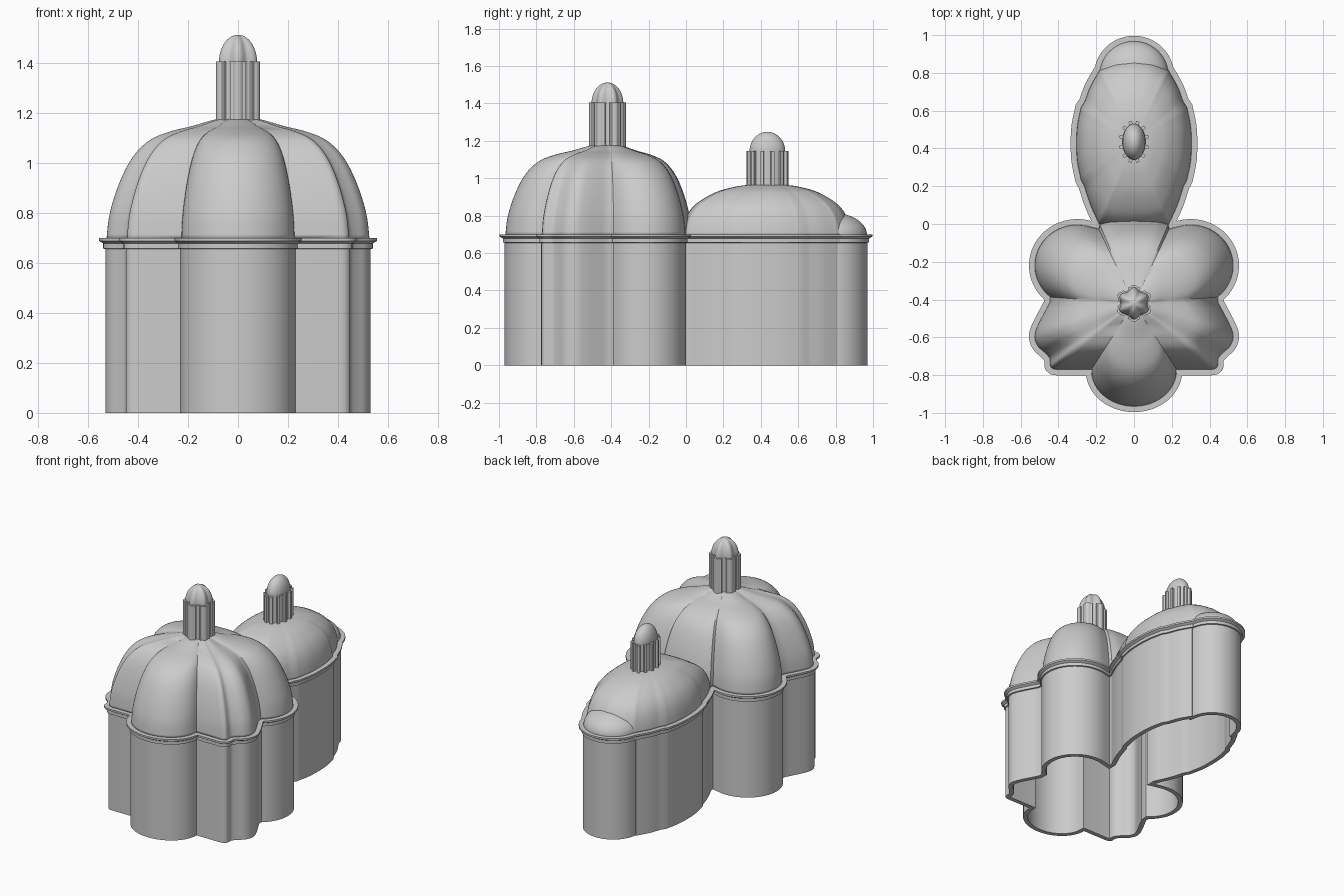
import bpy, bmesh, math
from mathutils import Vector

cube = bpy.data.objects.get("Cube")
if cube:
    bpy.data.objects.remove(cube)

stone = bpy.data.materials.new("grey_stone")
stone.use_nodes = True
stone.diffuse_color = (0.6, 0.6, 0.6, 1)
stone.node_tree.nodes["Principled BSDF"].inputs["Base Color"].default_value = (0.6, 0.6, 0.6, 1)


def arc(cx, cy, rx, ry, start, end, steps=18):
    angles = [math.radians(start + (end - start) * i / steps) for i in range(steps + 1)]
    return [Vector((cx + rx * math.cos(a), cy + ry * math.sin(a))) for a in angles]


def spline(points, steps=5):
    """Smooth curve through the points."""
    p = [Vector(q) for q in points]
    p = [2 * p[0] - p[1]] + p + [2 * p[-1] - p[-2]]
    out = []
    for a, b, c, d in zip(p, p[1:], p[2:], p[3:]):
        for i in range(steps):
            t = i / steps
            out.append(0.5 * (2 * b + (c - a) * t + (2 * a - 5 * b + 4 * c - d) * t * t
                              + (3 * b - a - 3 * c + d) * t ** 3))
    return out + [p[-2]]


def mirrored(half):
    """Close a front-to-back half outline, dropping doubled points."""
    clean = [half[0]]
    for p in half[1:]:
        if (p - clean[-1]).length > 0.004:
            clean.append(p)
    return clean + [Vector((-p.x, p.y)) for p in reversed(clean[1:-1])]


def offset(outline, d):
    out = []
    for i, p in enumerate(outline):
        e1 = (p - outline[i - 1]).normalized()
        e2 = (outline[(i + 1) % len(outline)] - p).normalized()
        n1, n2 = Vector((e1.y, -e1.x)), Vector((e2.y, -e2.x))
        out.append(p + (n1 + n2) * d / max(1 + n1.dot(n2), 0.6))
    return out


def loft(name, rings, closed=False, cap=False, angle=35, thickness=0):
    """Skin a stack of (outline, height) rings."""
    bm = bmesh.new()
    loops = [[bm.verts.new((p.x, p.y, z)) for p in ring] for ring, z in rings]
    pairs = list(zip(loops, loops[1:]))
    if closed:
        pairs.append((loops[-1], loops[0]))
    for low, high in pairs:
        for i in range(len(low)):
            j = (i + 1) % len(low)
            bm.faces.new((low[i], low[j], high[j], high[i]))
    if cap:
        bm.faces.new(loops[-1])
    if closed:
        bmesh.ops.recalc_face_normals(bm, faces=bm.faces)
    mesh = bpy.data.meshes.new(name)
    bm.to_mesh(mesh)
    bm.free()
    mesh.materials.append(stone)
    obj = bpy.data.objects.new(name, mesh)
    bpy.context.collection.objects.link(obj)
    bpy.ops.object.select_all(action="DESELECT")
    bpy.context.view_layer.objects.active = obj
    obj.select_set(True)
    bpy.ops.object.shade_smooth_by_angle(angle=math.radians(angle))
    if thickness:
        shell = obj.modifiers.new("shell", "SOLIDIFY")
        shell.thickness = thickness
    return obj


def scaled(outline, centre, t):
    c = Vector(centre)
    return [c + (p - c) * t for p in outline]


def dome(name, outline, centre, profile, thickness=0.015):
    curve = spline(profile, 4)
    rings = [(scaled(outline, centre, max(p.x, 0.004)), p.y) for p in curve]
    return loft(name, rings, cap=True, thickness=thickness)


def round_profile(base, height, steps=12):
    turns = [math.pi / 2 * i / steps for i in range(steps + 1)]
    return [(math.cos(a), base + height * math.sin(a)) for a in turns]


# Plan: front apse, corner niches, side chapels, oval choir, rear apse
main = (0, -0.42)
choir = (0, 0.435)
front_half = (
    arc(0, -0.775, 0.23, 0.195, -90, 0)
    + [Vector((0.41, -0.775))]
    + spline([(0.43, -0.772), (0.447, -0.755), (0.45, -0.715), (0.475, -0.685), (0.512, -0.65),
              (0.53, -0.60), (0.515, -0.54), (0.45, -0.415)], 4)
    + arc(0.30, -0.22, 0.23, 0.22, -50, 105, 30)
    + [Vector((0.19, -0.02))])
oval_side = (spline([(0.19, 0.0), (0.235, 0.10), (0.268, 0.20)])
             + spline([(0.285, 0.23), (0.307, 0.35), (0.307, 0.50), (0.285, 0.62)])
             + spline([(0.265, 0.65), (0.235, 0.73), (0.19, 0.81)]))
plan = mirrored(front_half + oval_side + arc(0, 0.79, 0.185, 0.18, 5, 90))

# Hollow walls with a stepped cornice
section = [(0, 0), (0, 0.655), (0.009, 0.657), (0.009, 0.678), (0.026, 0.688),
           (0.026, 0.70), (-0.03, 0.70), (-0.03, 0)]
loft("walls_and_cornice", [(offset(plan, d), z) for d, z in section], closed=True)

# Lobed main dome
main_plan = mirrored(front_half + spline([(0.185, 0.0), (0.12, 0.025), (0, 0.035)]))
dome("main_dome", offset(main_plan, -0.004), main,
     [(1, 0.695), (0.985, 0.77), (0.96, 0.83), (0.91, 0.91), (0.84, 0.99), (0.76, 1.05),
      (0.65, 1.098), (0.5, 1.128), (0.35, 1.147), (0.16, 1.175), (0, 1.18)])

# Oval choir dome and the low half dome over the rear apse
choir_plan = mirrored(spline([(0, -0.03), (0.1, -0.025), (0.185, -0.005)]) + oval_side
                      + spline([(0.185, 0.82), (0.1, 0.87), (0, 0.89)]))
dome("choir_dome", offset(choir_plan, -0.004), choir,
     [(1, 0.695), (0.97, 0.76), (0.91, 0.82), (0.8, 0.873), (0.6, 0.925),
      (0.42, 0.95), (0.25, 0.963), (0, 0.967)])
dome("rear_apse_dome", arc(0, 0.785, 0.183, 0.183, 0, 355, 71), (0, 0.785),
     round_profile(0.695, 0.12))


# Six-lobed lantern on the main dome
def flower(radius, depth, steps=96):
    ring = []
    for i in range(steps):
        a = math.tau * i / steps
        r = radius - depth * (0.5 + 0.5 * math.cos(6 * a))
        ring.append(Vector((r * math.cos(a), main[1] + r * math.sin(a))))
    return ring


loft("main_lantern_drum", [(flower(0.098, 0.024), 1.15), (flower(0.098, 0.024), 1.405)], cap=True)
dome("main_lantern_cap", flower(0.085, 0.016), main, round_profile(1.40, 0.112), 0)


# Oval lantern on the choir dome
def oval(rx, ry):
    return arc(*choir, rx, ry, 0, 354, 59)


loft("choir_lantern_drum", [(oval(0.063, 0.096), 0.94), (oval(0.063, 0.096), 1.146)], cap=True)
dome("choir_lantern_cap", oval(0.06, 0.095), choir, round_profile(1.145, 0.103), 0)


# Slim pilasters around both lanterns
def pilasters(name, centre, rx, ry, count, bottom, top, half=0.009):
    for k in range(count):
        a = math.tau * (k + 0.5) / count
        out = Vector((math.cos(a) / rx, math.sin(a) / ry)).normalized()
        side = Vector((-out.y, out.x))
        c = Vector((centre[0] + rx * math.cos(a), centre[1] + ry * math.sin(a)))
        square = [c + out * u * half + side * v * half
                  for u, v in ((-1, -1), (1, -1), (1, 1), (-1, 1))]
        loft(f"{name}_{k + 1}", [(square, bottom), (square, top)], cap=True)


pilasters("choir_pilaster", choir, 0.070, 0.104, 12, 0.94, 1.146)
pilasters("main_pilaster", main, 0.079, 0.079, 12, 1.15, 1.405)
